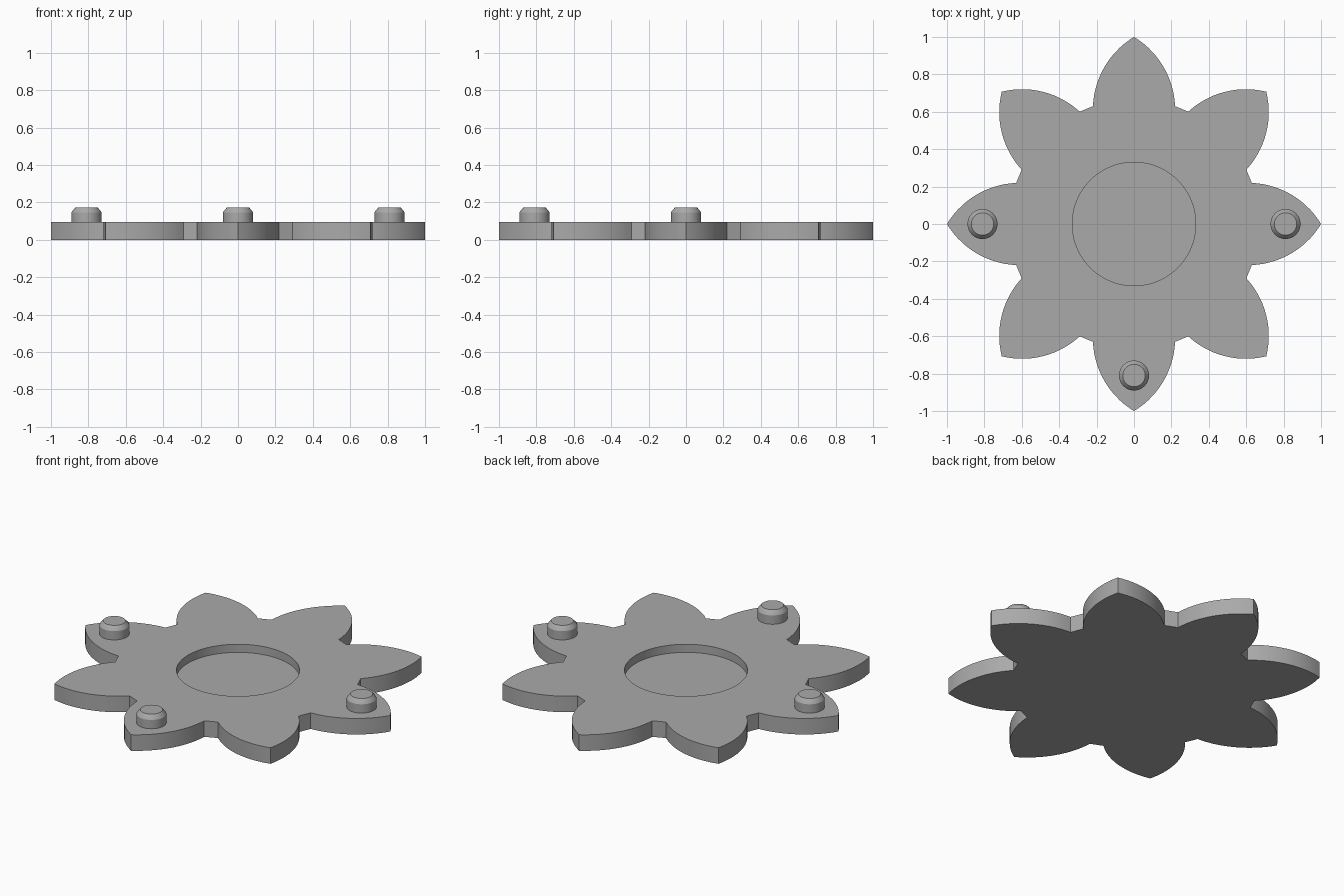
import bpy, bmesh, math

if "Cube" in bpy.data.objects:
    bpy.data.objects.remove(bpy.data.objects["Cube"])

H, FLOOR = 0.095, 0.047          # plate thickness, recess floor height
HOLE_R, PIN_R, PIN_POS = 0.33, 0.08, 0.81

grey = bpy.data.materials.new("plain_grey")
grey.diffuse_color = (0.4, 0.4, 0.4, 1)
grey.use_nodes = True
grey.node_tree.nodes["Principled BSDF"].inputs["Base Color"].default_value = grey.diffuse_color


def finish(bm, name, angle):
    bmesh.ops.recalc_face_normals(bm, faces=bm.faces)
    mesh = bpy.data.meshes.new(name)
    bm.to_mesh(mesh)
    bm.free()
    mesh.materials.append(grey)
    ob = bpy.data.objects.new(name, mesh)
    bpy.context.collection.objects.link(ob)
    bpy.ops.object.select_all(action='DESELECT')
    ob.select_set(True)
    bpy.context.view_layer.objects.active = ob
    bpy.ops.object.shade_smooth_by_angle(angle=math.radians(angle))
    return ob


def circle(r, n):
    return [(r * math.cos(2 * math.pi * i / n), r * math.sin(2 * math.pi * i / n)) for i in range(n)]


def ring(bm, pts, z):
    return [bm.verts.new((x, y, z)) for x, y in pts]


def walls(bm, a, b):
    for i in range(len(a)):
        j = (i + 1) % len(a)
        bm.faces.new((a[i], a[j], b[j], b[i]))


def loop_edges(bm, vs):
    return [bm.edges.get((vs[i - 1], vs[i])) for i in range(len(vs))]


# Petal outline: two mirrored arcs meeting at a tip, repeated eight times
cx, cy, r = 0.61, -0.236, 0.456
a0, a1 = math.radians(87.5), math.atan2(-cy, 1 - cx)
N = 14
half = [(cx + r * math.cos(a0 + (a1 - a0) * i / N), cy + r * math.sin(a0 + (a1 - a0) * i / N))
        for i in range(N)]
petal = [(x, -y) for x, y in half] + [(1, 0)] + half[::-1]
outline = []
for k in range(8):
    c, s = math.cos(k * math.pi / 4), math.sin(k * math.pi / 4)
    outline += [(x * c - y * s, x * s + y * c) for x, y in petal]

# Flower plate with a round recess in the top
bm = bmesh.new()
bottom, top = ring(bm, outline, 0), ring(bm, outline, H)
rim, floor = ring(bm, circle(HOLE_R, 96), H), ring(bm, circle(HOLE_R, 96), FLOOR)
walls(bm, bottom, top)
walls(bm, rim, floor)
bm.faces.new(bottom)
bm.faces.new(floor)
bmesh.ops.triangle_fill(bm, use_beauty=True, use_dissolve=False,
                        edges=loop_edges(bm, top) + loop_edges(bm, rim))
finish(bm, "flower_plate", 30)

# Chamfered pins on the left, right and front petals
for name, x, y in (("left_pin", -PIN_POS, 0), ("right_pin", PIN_POS, 0), ("front_pin", 0, -PIN_POS)):
    bm = bmesh.new()
    profile = [(PIN_R, H - 0.01), (PIN_R, 0.147), (0.076, 0.154), (0.06, 0.172)]
    rings = [ring(bm, circle(pr, 48), z) for pr, z in profile]
    for a, b in zip(rings, rings[1:]):
        walls(bm, a, b)
    bm.faces.new(rings[0])
    bm.faces.new(rings[-1])
    finish(bm, name, 25).location = (x, y, 0)
